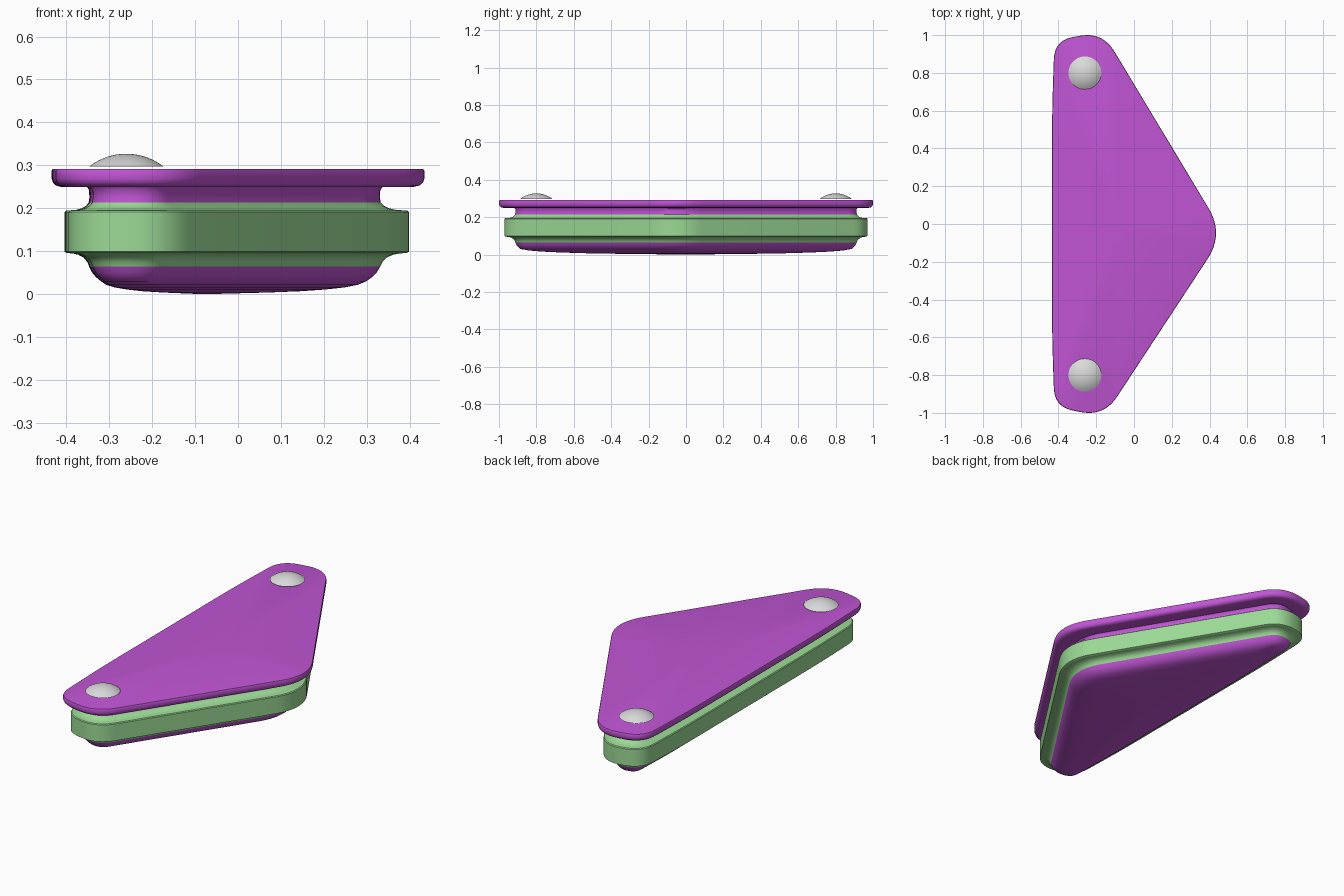
import bpy, bmesh, math
from mathutils import Vector

if "Cube" in bpy.data.objects:
    bpy.data.objects.remove(bpy.data.objects["Cube"])


def material(name, rgb):
    m = bpy.data.materials.new(name)
    m.diffuse_color = (*rgb, 1)
    m.use_nodes = True
    m.node_tree.nodes["Principled BSDF"].inputs["Base Color"].default_value = m.diffuse_color
    return m


PURPLE = material("purple", (0.53, 0.09, 0.66))
GREEN = material("light green", (0.33, 0.70, 0.30))
GREY = material("light grey", (0.70, 0.70, 0.70))

# Outline corners, counter-clockwise, each with its rounding length
CORNERS = [((0.469, -0.054), 0.16), ((-0.170, 1.015), 0.13), ((-0.422, 0.968), 0.10),
           ((-0.435, 0.60), 0.25), ((-0.435, -0.60), 0.25),
           ((-0.422, -0.968), 0.10), ((-0.162, -1.020), 0.13)]


def ring(inset, pts, steps=12):
    """Polygon offset inward by inset, with rounded corners."""
    n = len(pts)
    moved = []
    for i in range(n):
        a = (pts[i] - pts[i - 1]).normalized()
        b = (pts[(i + 1) % n] - pts[i]).normalized()
        na, nb = Vector((-a.y, a.x)), Vector((-b.y, b.x))
        moved.append(pts[i] + (na + nb) * inset / (1 + na.dot(nb)))
    out = []
    for i in range(n):
        p = moved[i]
        d0, d1 = moved[i - 1] - p, moved[(i + 1) % n] - p
        cut = min(CORNERS[i][1], d0.length * 0.48, d1.length * 0.48)
        s, e = p + d0.normalized() * cut, p + d1.normalized() * cut
        for k in range(steps + 1):
            t = k / steps
            out.append(s * (1 - t) ** 2 + p * 2 * t * (1 - t) + e * t * t)
    return out


# Fit the outline to the overall size
raw = [Vector(c[0]) for c in CORNERS]
r0 = ring(0, raw)


def fit(v, values, half):
    lo, hi = min(values), max(values)
    return (v - lo) / (hi - lo) * 2 * half - half


POLY = [Vector((fit(p.x, [q.x for q in r0], 0.434), fit(p.y, [q.y for q in r0], 1.0)))
        for p in raw]


def loft(name, rings, mat, bottom=None, top=None, angle=35):
    """Skin a stack of (points, z) rings from bottom up; optional end points."""
    bm = bmesh.new()
    rows = [[bm.verts.new((p.x, p.y, z)) for p in pts] for pts, z in rings]
    n = len(rows[0])
    for a, b in zip(rows, rows[1:]):
        for i in range(n):
            j = (i + 1) % n
            bm.faces.new((a[i], a[j], b[j], b[i]))
    for tip, row, flip in ((bottom, rows[0], True), (top, rows[-1], False)):
        if tip:
            c = bm.verts.new(tip)
            for i in range(n):
                j = (i + 1) % n
                bm.faces.new((c, row[j], row[i]) if flip else (c, row[i], row[j]))
    me = bpy.data.meshes.new(name)
    bm.to_mesh(me)
    bm.free()
    me.materials.append(mat)
    me.shade_smooth()
    me.set_sharp_from_angle(angle=math.radians(angle))
    ob = bpy.data.objects.new(name, me)
    bpy.context.collection.objects.link(ob)
    return ob


def stack(profile):
    return [(ring(i, POLY), z) for i, z in profile]


# Domed belly: shrinks toward a low point at the middle
centre = Vector((-0.08, 0.0))
base = ring(0.115, POLY)
belly = [([centre + (p - centre) * s for p in base], z)
         for s, z in ((0.2, 0.002), (0.4, 0.004), (0.6, 0.007), (0.75, 0.011),
                      (0.87, 0.016), (0.95, 0.022))]
belly += stack([(0.115, 0.030), (0.103, 0.040), (0.094, 0.051), (0.087, 0.065)])
loft("belly", belly, PURPLE, bottom=(centre.x, centre.y, 0))

# Green band with flared shoulders above and below
loft("band", stack([(0.087, 0.065), (0.083, 0.075), (0.075, 0.085), (0.062, 0.092),
                    (0.048, 0.095), (0.035, 0.096), (0.030, 0.099),
                    (0.030, 0.191), (0.034, 0.195), (0.055, 0.196), (0.070, 0.200),
                    (0.080, 0.206), (0.086, 0.213)]), GREEN)

# Neck and overhanging top plate
loft("neck", stack([(0.086, 0.213), (0.088, 0.225), (0.087, 0.243), (0.082, 0.250)]), PURPLE)
loft("top_plate", stack([(0.082, 0.250), (0.022, 0.250), (0.010, 0.253), (0.003, 0.260),
                         (0.000, 0.269), (0.000, 0.287), (0.002, 0.291), (0.006, 0.292)]),
     PURPLE, top=(centre.x, centre.y, 0.292))

# Domed rivet heads
R, H, Z = 0.087, 0.030, 0.297
sphere = (R * R + H * H) / (2 * H)
for side, y in (("front", -0.8), ("back", 0.8)):
    rows = []
    for k in range(8):
        r = R * (1 - k / 8)
        z = Z + H - sphere + math.sqrt(sphere ** 2 - r * r)
        rows.append(([Vector((-0.26 + r * math.cos(t * math.tau / 48),
                              y + r * math.sin(t * math.tau / 48))) for t in range(48)], z))
    loft(side + "_rivet", rows, GREY, bottom=(-0.26, y, Z), top=(-0.26, y, Z + H), angle=30)
